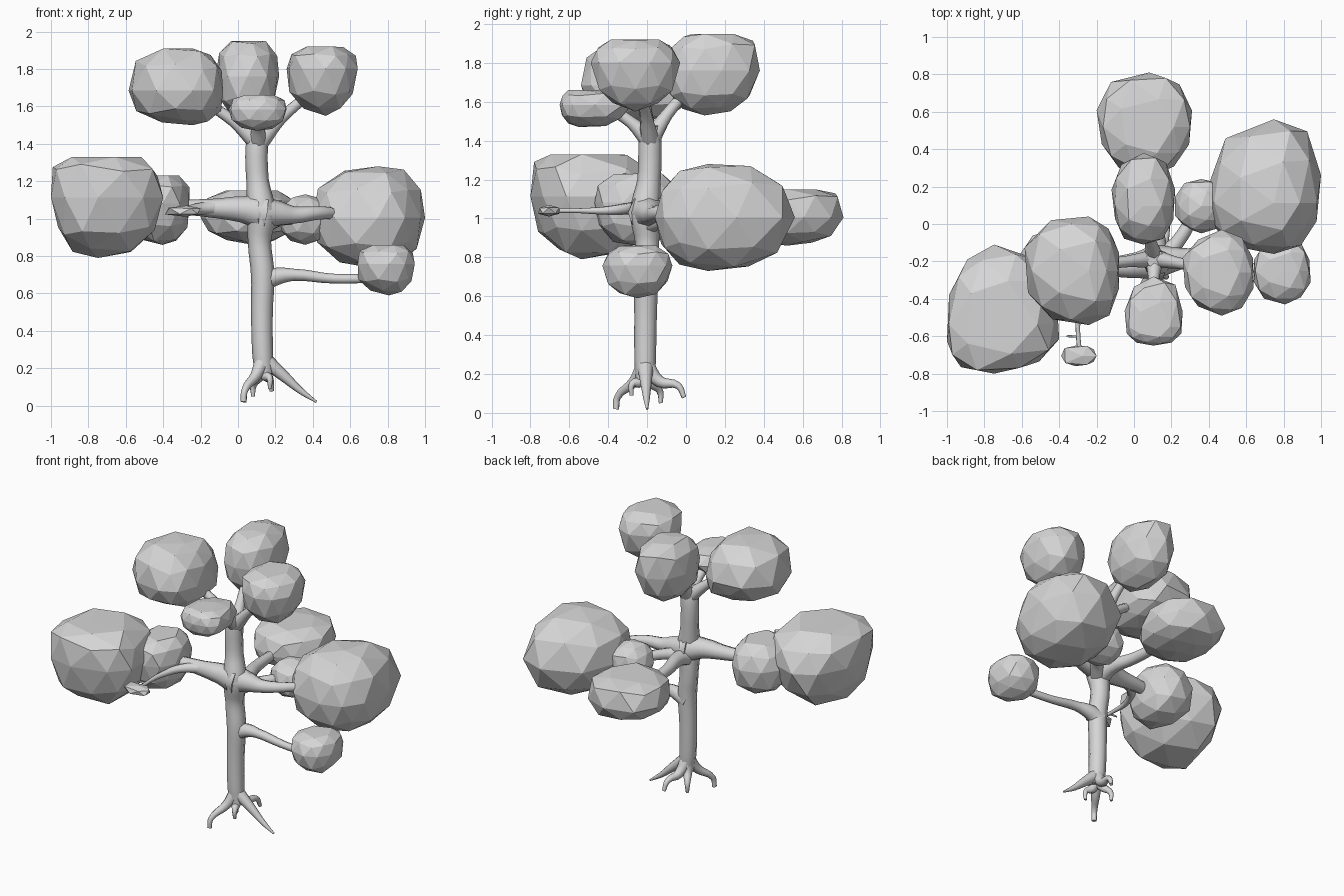
import bpy, bmesh, math, random
from mathutils import Vector

if "Cube" in bpy.data.objects:
    bpy.data.objects.remove(bpy.data.objects["Cube"], do_unlink=True)

random.seed(11)

# One plain grey for the whole tree
grey = bpy.data.materials.new("plain grey")
grey.use_nodes = True
colour = (0.67, 0.67, 0.67, 1)
grey.diffuse_color = colour
for node in grey.node_tree.nodes:
    if node.type == "BSDF_PRINCIPLED":
        node.inputs["Base Color"].default_value = colour
        node.inputs["Roughness"].default_value = 0.8


def limb(name, points):
    """Tapered tube through points given as (x, y, z, radius)."""
    curve = bpy.data.curves.new(name, "CURVE")
    curve.dimensions = "3D"
    curve.bevel_depth = 1
    curve.bevel_resolution = 2
    curve.resolution_u = 4
    curve.use_fill_caps = True
    spline = curve.splines.new("BEZIER")
    spline.bezier_points.add(len(points) - 1)
    for bezier, (x, y, z, radius) in zip(spline.bezier_points, points):
        bezier.co = (x, y, z)
        bezier.radius = radius
        bezier.handle_left_type = bezier.handle_right_type = "AUTO"
    obj = bpy.data.objects.new(name, curve)
    bpy.context.collection.objects.link(obj)
    bpy.ops.object.select_all(action="DESELECT")
    obj.select_set(True)
    bpy.context.view_layer.objects.active = obj
    bpy.ops.object.convert(target="MESH")
    obj = bpy.context.view_layer.objects.active
    obj.data.materials.clear()
    obj.data.materials.append(grey)
    bpy.ops.object.shade_smooth_by_angle(angle=math.radians(55))


def clump(name, low, high, heart=(.5, .5, .5), pull=(0, 0, 0), flat_top=1, detail=2):
    """Faceted lump filling the box low-high. It is widest at heart (a fraction
    of the box), is drawn to a point along pull and is cut level at flat_top."""
    bm = bmesh.new()
    bmesh.ops.create_icosphere(bm, subdivisions=detail, radius=1)
    pull = Vector(pull)
    for v in bm.verts:
        reach = max(0, v.co.normalized().dot(pull))
        full = Vector([math.copysign(abs(c) ** .9, c) for c in v.co])
        v.co = full * (1 + reach) * random.uniform(.96, 1.04)
        v.co.z = min(v.co.z, flat_top)
    for axis in range(3):
        least = min(v.co[axis] for v in bm.verts)
        most = max(v.co[axis] for v in bm.verts)
        middle = low[axis] + heart[axis] * (high[axis] - low[axis])
        for v in bm.verts:
            c = v.co[axis]
            if c > 0:
                v.co[axis] = middle + c / most * (high[axis] - middle)
            else:
                v.co[axis] = middle + c / least * (low[axis] - middle)
    mesh = bpy.data.meshes.new(name)
    bm.to_mesh(mesh)
    bm.free()
    mesh.materials.append(grey)
    obj = bpy.data.objects.new(name, mesh)
    bpy.context.collection.objects.link(obj)


# Trunk
limb("trunk", [(.14, -.21, .17, .05), (.132, -.21, .28, .056), (.128, -.208, .5, .058),
               (.132, -.205, .7, .063), (.115, -.2, .88, .062), (.125, -.21, 1.03, .08),
               (.105, -.19, 1.2, .06), (.1, -.185, 1.38, .06), (.113, -.185, 1.48, .05)])

# Roots, each leaving the foot of the trunk, kneeing out and dropping to a thin tip
foot = Vector((.135, -.21, .25))
roots = {"front_root": ((.03, -.36, .02), .95, .016), "side_root": ((.42, -.2, .02), .7, .006),
         "back_root": ((.18, -.01, .08), .85, .012), "small_root": ((.08, -.13, .05), .95, .01),
         "inner_root": ((.17, -.28, .09), .95, .01)}
for name, (tip, reach, thin) in roots.items():
    tip = Vector(tip)
    knee = foot.lerp(tip, .38)
    knee.z = foot.z - .09
    bend = foot.lerp(tip, reach)
    bend.z = tip.z + .06
    limb(name, [(*foot, .045), (*knee, .03), (*bend, .018), (*tip, thin)])

# Side branches, flared where they leave the trunk
limb("low_branch", [(.12, -.2, .66, .06), (.2, -.2, .69, .048), (.3, -.21, .7, .032),
                    (.5, -.22, .68, .026), (.7, -.24, .68, .024)])
limb("left_branch", [(.1, -.2, 1.03, .1), (.2, -.19, 1.03, .07), (.3, -.175, 1.02, .046),
                     (.42, -.14, 1.03, .036), (.52, -.06, 1.03, .03)])
limb("right_branch", [(.14, -.2, 1.03, .1), (.02, -.22, 1.05, .07), (-.12, -.23, 1.055, .052),
                      (-.25, -.24, 1.06, .042), (-.4, -.26, 1.06, .04)])
limb("front_twig", [(-.1, -.23, 1.06, .04), (-.23, -.3, 1.05, .03), (-.29, -.42, 1.04, .02),
                    (-.3, -.56, 1.04, .012), (-.29, -.69, 1.04, .012)])
limb("twig_spur", [(-.3, -.6, 1.04, .008), (-.36, -.6, 1.04, .005)])
limb("back_branch", [(.12, -.2, .98, .065), (.12, -.08, 1.0, .048), (.08, .1, 1.0, .038),
                     (.06, .4, 1.0, .03)])
limb("inner_back_branch", [(.14, -.19, .98, .06), (.23, -.1, 1.0, .038), (.35, .1, 1.0, .03)])

# Crown branches fanning out of the trunk top
crown = {"crown_right_branch": (-.22, -.22, 1.65), "crown_left_branch": (.4, -.24, 1.68),
         "crown_front_branch": (.1, -.42, 1.58), "crown_back_branch": (.06, .03, 1.68)}
fork = Vector((.11, -.185, 1.4))
for name, end in crown.items():
    end = Vector(end)
    middle = fork.lerp(end, .42)
    middle.z += .02
    limb(name, [(*fork, .05), (*middle, .031), (*end, .025)])

# Foliage
clump("large_right_foliage", (-1, -.8, .79), (-.4, -.11, 1.33), (.42, .38, .6),
      (-.12, -.2, .2), .9)
clump("inner_right_foliage", (-.62, -.47, .86), (-.26, -.02, 1.23), (.6, .5, .6), flat_top=.85)
clump("upper_right_foliage", (-.585, -.54, 1.5), (-.08, .04, 1.91), (.68, .5, .45),
      (-.25, 0, .1))
clump("upper_left_foliage", (.26, -.49, 1.55), (.64, -.03, 1.92), (.55, .5, .68), flat_top=.85)
clump("top_foliage", (-.12, -.11, 1.53), (.22, .38, 1.95), (.5, .42, .55), (0, .25, .1), .9)
clump("crown_front_foliage", (-.05, -.65, 1.47), (.26, -.28, 1.66), (.5, .27, .6),
      (0, .2, 0), .8)
clump("large_left_foliage", (.4, -.16, .73), (1, .56, 1.28), (.58, .38, .5), (.1, .2, 0))
clump("low_left_foliage", (.64, -.43, .59), (.945, -.07, .86), (.55, .5, .62), flat_top=.85)
clump("back_foliage", (-.2, .25, .86), (.31, .81, 1.15), (.55, .48, .5), (0, .25, .1), .85)
clump("inner_left_foliage", (.22, -.05, .86), (.5, .24, 1.13))
clump("twig_leaf", (-.39, -.76, 1.01), (-.2, -.65, 1.07), (.6, .5, .5), (-.3, 0, 0), detail=1)
